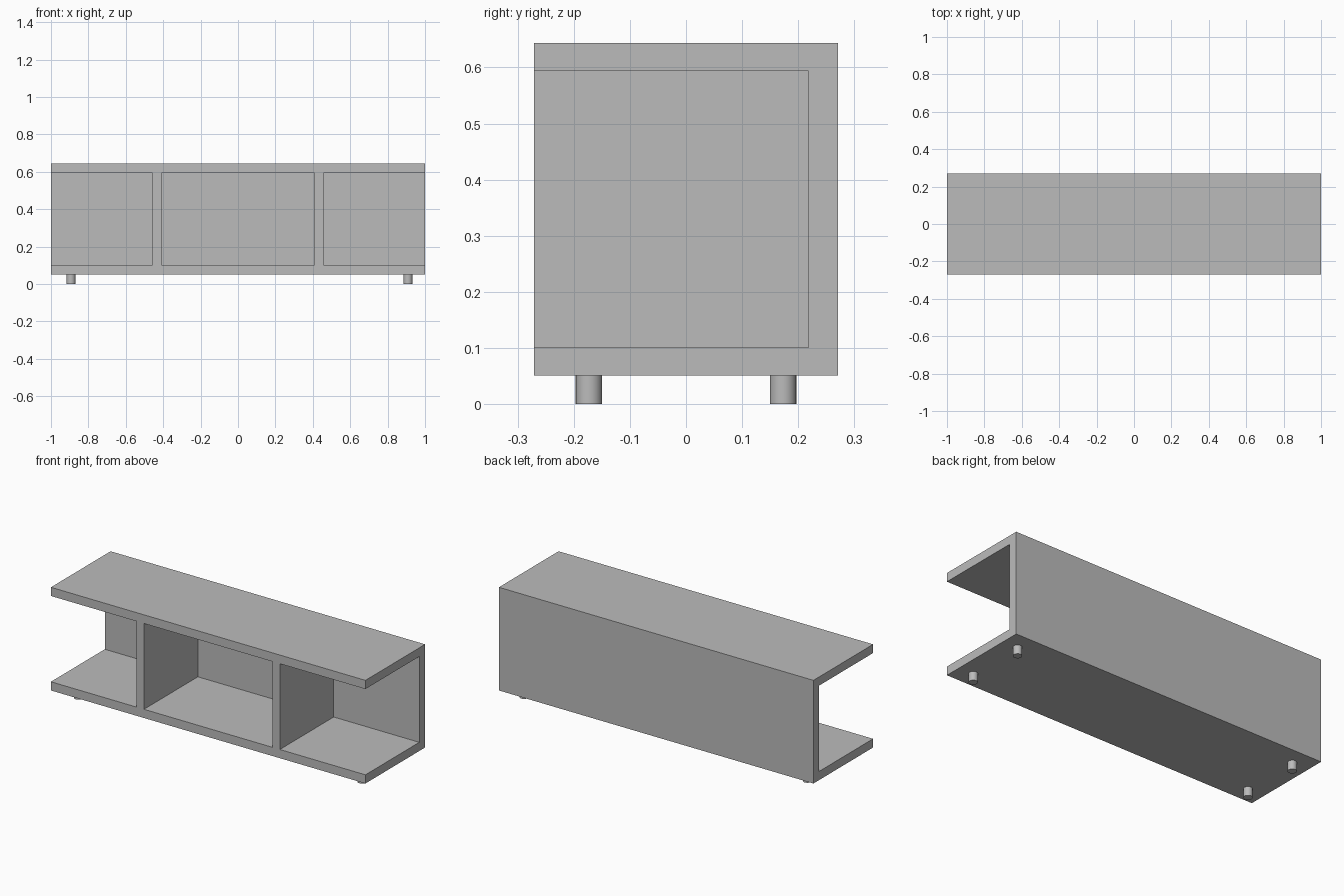
import bpy
import bmesh
from mathutils import Matrix, Vector

default_cube = bpy.data.objects.get("Cube")
if default_cube:
    bpy.data.objects.remove(default_cube, do_unlink=True)

# One plain grey for the whole piece
grey = bpy.data.materials.new("plain_grey")
grey.use_nodes = True
colour = (0.5, 0.5, 0.5, 1)
grey.diffuse_color = colour
grey.node_tree.nodes["Principled BSDF"].inputs["Base Color"].default_value = colour


def make_object(name, bm):
    mesh = bpy.data.meshes.new(name)
    bm.to_mesh(mesh)
    bm.free()
    mesh.materials.append(grey)
    obj = bpy.data.objects.new(name, mesh)
    bpy.context.collection.objects.link(obj)
    return obj


def box(name, low, high):
    low, high = Vector(low), Vector(high)
    bm = bmesh.new()
    place = Matrix.Translation((low + high) / 2) @ Matrix.Diagonal((*(high - low), 1))
    bmesh.ops.create_cube(bm, size=1, matrix=place)
    return make_object(name, bm)


half_depth, base, top, board = 0.271, 0.051, 0.644, 0.05
back_inner = 0.218
bay, divider_outer = 0.408, 0.456
outside = 1.1

# Cabinet: solid block with three compartments cut from the front;
# the two outer ones also run out through the ends
cabinet = box("cabinet_body", (-1, -half_depth, base), (1, half_depth, top))
compartments = {
    "right_compartment": (-outside, -divider_outer),
    "middle_compartment": (-bay, bay),
    "left_compartment": (divider_outer, outside),
}
cutters = []
for name, (x0, x1) in compartments.items():
    cutter = box(name, (x0, -0.4, base + board), (x1, back_inner, top - board))
    cutter.hide_render = True
    cutters.append(cutter)
    cut = cabinet.modifiers.new(name, "BOOLEAN")
    cut.operation = "DIFFERENCE"
    cut.solver = "EXACT"
    cut.object = cutter

# Bake the cuts and discard the cutters
graph = bpy.context.evaluated_depsgraph_get()
cut_mesh = bpy.data.meshes.new_from_object(cabinet.evaluated_get(graph))
cabinet.modifiers.clear()
cabinet.data = cut_mesh
for cutter in cutters:
    bpy.data.objects.remove(cutter, do_unlink=True)

# Four short round feet
for side, x in (("right", -0.893), ("left", 0.909)):
    for end, y in (("front", -0.173), ("back", 0.173)):
        bm = bmesh.new()
        bmesh.ops.create_cone(bm, cap_ends=True, segments=32, radius1=0.0235,
                              radius2=0.0235, depth=base,
                              matrix=Matrix.Translation((x, y, base / 2)))
        foot = make_object(f"{end}_{side}_foot", bm)
        bpy.ops.object.select_all(action="DESELECT")
        foot.select_set(True)
        bpy.context.view_layer.objects.active = foot
        bpy.ops.object.shade_smooth_by_angle()
